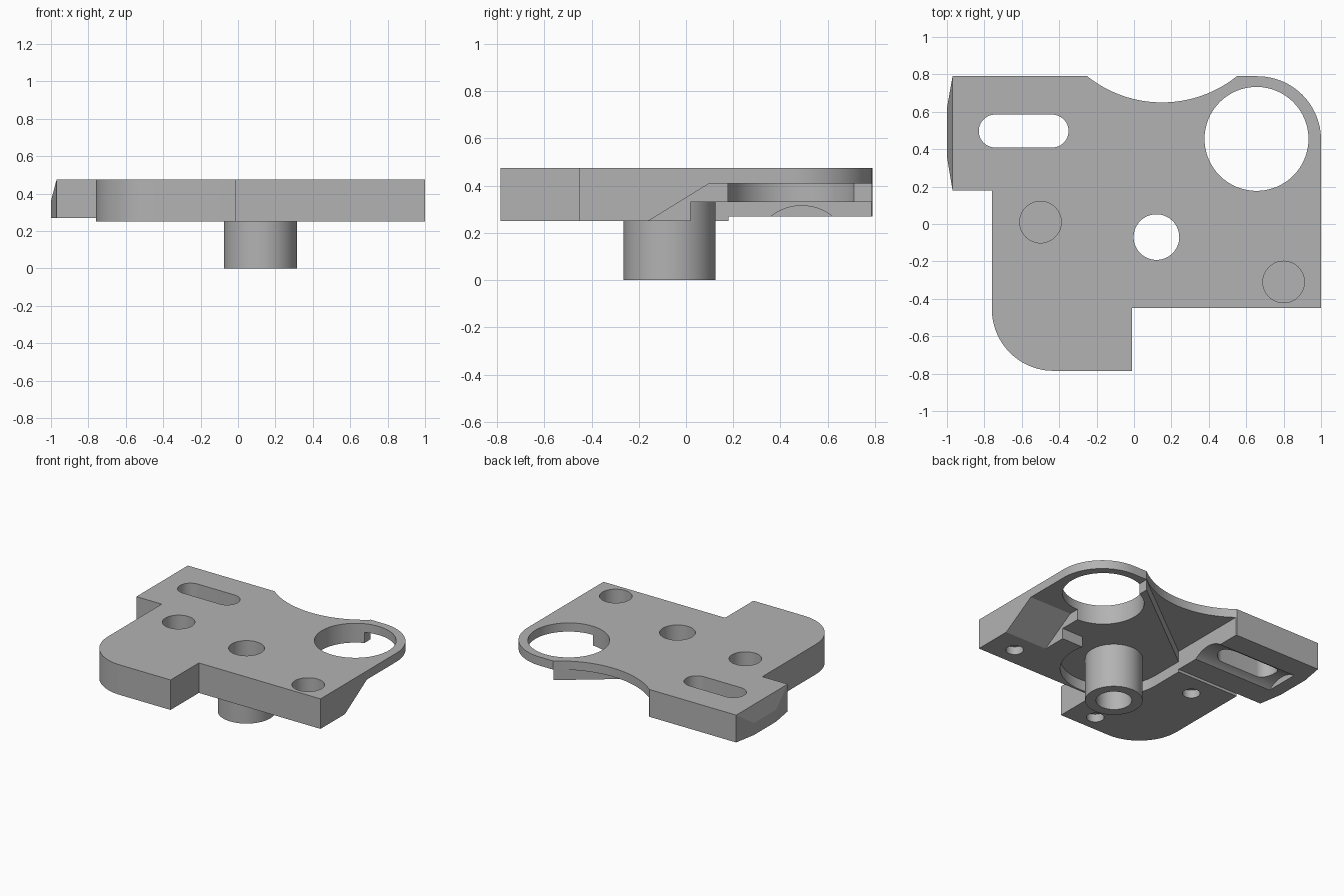
import bpy
import bmesh
from math import radians, cos, sin
from mathutils import Vector

cube = bpy.data.objects.get("Cube")
if cube:
    bpy.data.objects.remove(cube, do_unlink=True)

grey = bpy.data.materials.new("plain_grey")
grey.use_nodes = True
colour = (0.45, 0.45, 0.45, 1)
grey.diffuse_color = colour
grey.node_tree.nodes["Principled BSDF"].inputs["Base Color"].default_value = colour

TOP, BASE, ARM, WEB, RIM = 0.475, 0.25, 0.27, 0.33, 0.41
BELOW, ABOVE = -0.2, 0.7


def arc(cx, cy, r, start, end, steps=24):
    angles = [radians(start + (end - start) * i / steps) for i in range(steps + 1)]
    return [(cx + r * cos(a), cy + r * sin(a)) for a in angles]


def finish(bm, name):
    bmesh.ops.recalc_face_normals(bm, faces=bm.faces)
    mesh = bpy.data.meshes.new(name)
    bm.to_mesh(mesh)
    bm.free()
    mesh.materials.append(grey)
    obj = bpy.data.objects.new(name, mesh)
    bpy.context.collection.objects.link(obj)
    return obj


def prism(name, outline, low, high, along_x=False):
    """Extrude an outline along z, or a y-z outline along x."""
    bm = bmesh.new()
    place = (lambda p: (low, p[0], p[1])) if along_x else (lambda p: (p[0], p[1], low))
    face = bm.faces.new([bm.verts.new(place(p)) for p in outline])
    moved = bmesh.ops.extrude_face_region(bm, geom=[face])["geom"]
    shift = Vector((high - low, 0, 0) if along_x else (0, 0, high - low))
    bmesh.ops.translate(bm, vec=shift, verts=[v for v in moved if isinstance(v, bmesh.types.BMVert)])
    return finish(bm, name)


def rect(x0, y0, x1, y1):
    return [(x0, y0), (x1, y0), (x1, y1), (x0, y1)]


def disc(x, y, r):
    return arc(x, y, r, 0, 360, 64)[:-1]


def combine(target, tool, operation="DIFFERENCE"):
    mod = target.modifiers.new("combine", "BOOLEAN")
    mod.operation, mod.solver, mod.object = operation, "EXACT", tool
    bpy.context.view_layer.objects.active = target
    bpy.ops.object.modifier_apply(modifier=mod.name)
    bpy.data.objects.remove(tool, do_unlink=True)


# Plate outline, counterclockwise from the arm
outline = [(-0.97, 0.79), (-0.97, 0.18), (-0.76, 0.18)]
outline += arc(-0.43, -0.455, 0.33, 180, 270)
outline += [(-0.01, -0.785), (-0.01, -0.45), (1, -0.45)]
outline += arc(0.66, 0.45, 0.34, 0, 90)
outline += arc(0.15, 1.291, 0.641, -51.4, -128.6, 32)
plate = prism("bracket_plate", outline, BASE, TOP)

# Underside pocket that wraps round the boss
wall, bx, by = -0.245, 0.12, -0.07
pocket = [(wall, 1)] + arc(bx, by, 0.365, 180, 374, 48) + [(0.65, 0.02), (0.65, 1)]
combine(plate, prism("pocket", pocket, BELOW, WEB))

# Thin rim with its ramp, and the relief beside the concave edge
ramp = [(-0.241, 0.2), (0.10, RIM), (1, RIM), (1, 0.2)]
combine(plate, prism("ramp", ramp, 0.65, 1.2, along_x=True))
combine(plate, prism("rim_step", rect(0.55, 0.46, 0.66, 1), BELOW, RIM))
relief = [(0.551, 0.788), (0.551, 1), (wall, 1), (wall, 0.18)]
combine(plate, prism("relief", relief, BELOW, RIM))

# Raised arm underside and its round groove
combine(plate, prism("arm_step", rect(-1.2, 0.18, wall, 1), BELOW, ARM))
combine(plate, prism("groove", disc(0.49, 0.105, 0.21), -0.9, wall + 0.05, along_x=True))

# Tubular boss
combine(plate, prism("boss", disc(bx, by, 0.195), 0, WEB + 0.03), "UNION")
combine(plate, prism("bore", disc(bx, by, 0.122), BELOW, ABOVE))

# Large opening and slot
combine(plate, prism("opening", disc(0.655, 0.455, 0.278), BELOW, ABOVE))
slot = arc(-0.438, 0.497, 0.088, -90, 90) + arc(-0.742, 0.497, 0.088, 90, 270)
combine(plate, prism("slot", slot, BELOW, ABOVE))

# Blind holes from above and below
for x, y in [(-0.5, 0.01), (0.8, -0.31)]:
    combine(plate, prism("upper_hole", disc(x, y, 0.111), TOP - 0.12, ABOVE))
for x, y in [(-0.5, 0.01), (0.8, -0.31), (-0.21, -0.66)]:
    combine(plate, prism("lower_hole", disc(x, y, 0.06), BELOW, BASE + 0.06))

# Bevelled arm tip
bm = bmesh.new()
for y_wide, y_narrow in [(0.18, 0.36), (0.79, 0.62)]:
    for co in [(-0.97, y_wide, ARM), (-0.97, y_wide, TOP),
               (-1, y_narrow, ARM), (-1, y_narrow, 0.36)]:
        bm.verts.new(co)
bmesh.ops.convex_hull(bm, input=bm.verts)
tip = finish(bm, "arm_tip")

# Smooth round walls, keep edges crisp
bpy.ops.object.select_all(action="DESELECT")
plate.select_set(True)
bpy.context.view_layer.objects.active = plate
bpy.ops.object.shade_smooth_by_angle(angle=radians(25))
